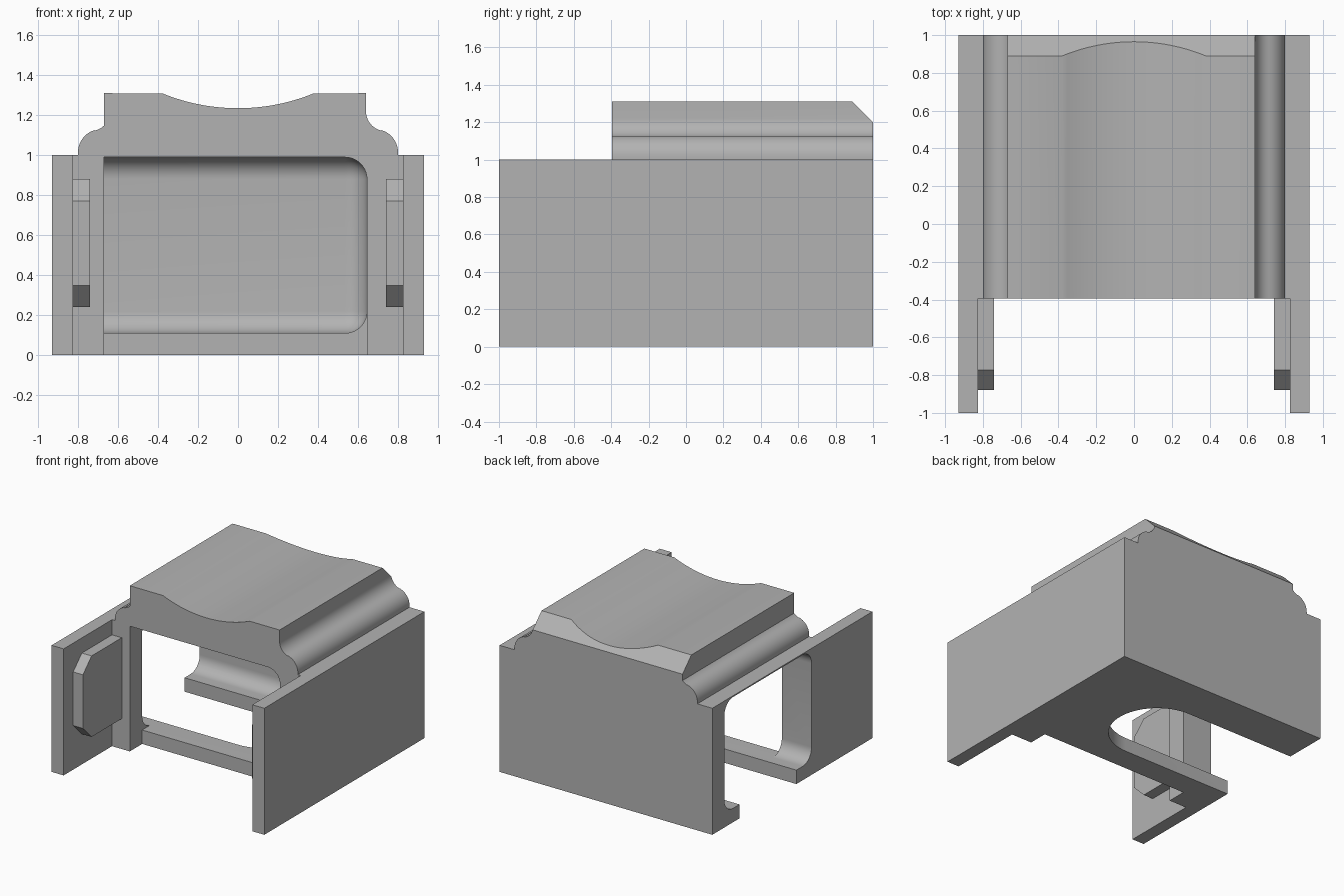
import bpy, bmesh
from math import sin, cos, radians
from mathutils import Vector

old = bpy.data.objects.get("Cube")
if old:
    bpy.data.objects.remove(old, do_unlink=True)

grey = bpy.data.materials.new("plain grey")
grey.use_nodes = True
COLOUR = (0.45, 0.45, 0.45, 1)
grey.diffuse_color = COLOUR
grey.node_tree.nodes["Principled BSDF"].inputs["Base Color"].default_value = COLOUR


def arc(cx, cy, r, start, end, n=10):
    angles = [radians(start + (end - start) * i / n) for i in range(n + 1)]
    return [(cx + r * cos(a), cy + r * sin(a)) for a in angles]


def finish(name, bm):
    bmesh.ops.recalc_face_normals(bm, faces=bm.faces)
    mesh = bpy.data.meshes.new(name)
    bm.to_mesh(mesh)
    bm.free()
    mesh.materials.append(grey)
    obj = bpy.data.objects.new(name, mesh)
    bpy.context.collection.objects.link(obj)
    return obj


def prism(points, axis, lo, hi):
    """Extrude a 2D outline along the given axis."""
    place = {"x": lambda p: (lo, p[0], p[1]),
             "y": lambda p: (p[0], lo, p[1]),
             "z": lambda p: (p[0], p[1], lo)}[axis]
    bm = bmesh.new()
    face = bm.faces.new([bm.verts.new(place(p)) for p in points])
    moved = bmesh.ops.extrude_face_region(bm, geom=[face])["geom"]
    step = Vector([(hi - lo) * (axis == k) for k in "xyz"])
    bmesh.ops.translate(bm, vec=step,
                        verts=[v for v in moved if isinstance(v, bmesh.types.BMVert)])
    return bm


def box(lo, hi):
    bm = bmesh.new()
    bmesh.ops.create_cube(bm, size=1)
    for v in bm.verts:
        v.co = [a + (b - a) * (c + 0.5) for a, b, c in zip(lo, hi, v.co)]
    return bm


LEFT, RIGHT = -0.67, 0.645      # front opening sides
FLOOR, CEIL = 0.11, 0.99        # cavity heights
FRONT, INNER = -0.395, -0.24    # front wall thickness
R = 0.11                        # fillet radius
W, PLATE = 0.93, 0.825          # outer and inner faces of the side plates

# Housing block with two side plates reaching forward
housing = finish("housing", prism(
    [(-W, -1), (-PLATE, -1), (-PLATE, FRONT), (PLATE, FRONT),
     (PLATE, -1), (W, -1), (W, 1), (-W, 1)], "z", 0, 1))

# Front opening, rounded on one side
opening = finish("opening_cutter", prism(
    [(LEFT, FLOOR)] + arc(RIGHT - R, FLOOR + R, R, -90, 0)
    + arc(RIGHT - R, CEIL - R, R, 0, 90) + [(LEFT, CEIL)], "y", -0.6, 0))

# Notch that carries the opening down through the base
notch = finish("notch_cutter", box((LEFT, -0.6, -0.2), (RIGHT, INNER, 0.4)))

# Filleted cavity, open on one side
bm = box((-1.3, INNER, FLOOR), (RIGHT, 0.85, CEIL))
bmesh.ops.bevel(bm, geom=bm.edges[:], offset=R, segments=10, profile=0.5,
                affect="EDGES", clamp_overlap=True)
cavity = finish("cavity_cutter", bm)

# Round-ended slot through the floor
slot = finish("slot_cutter", prism(
    [(-1.3, -0.05)] + arc(0.035, 0.305, 0.355, -90, 90, 32) + [(-1.3, 0.66)],
    "z", -0.2, 0.3))

cutters = [opening, notch, cavity, slot]
for cutter in cutters:
    cutter.hide_render = True
    mod = housing.modifiers.new(cutter.name, "BOOLEAN")
    mod.operation = "DIFFERENCE"
    mod.solver = "EXACT"
    mod.object = cutter

# Bake the cuts and drop the cutters
bpy.context.view_layer.update()
graph = bpy.context.evaluated_depsgraph_get()
cut_mesh = bpy.data.meshes.new_from_object(housing.evaluated_get(graph))
housing.modifiers.clear()
housing.data = cut_mesh
cut_mesh.materials.clear()
cut_mesh.materials.append(grey)
for poly in cut_mesh.polygons:
    poly.material_index = 0
for cutter in cutters:
    bpy.data.objects.remove(cutter, do_unlink=True)

# Moulded cap with a dished top
TOP = 1.31
profile = ([(0.8, 1)] + arc(0.685, 1.015, 0.115, 0, 75)
           + arc(0.74, 1.22, 0.1, 255, 180) + [(0.64, TOP)]
           + arc(0, 2.235, 1, 292.3, 247.7, 28) + [(LEFT, TOP)]
           + arc(-0.74, 1.22, 0.1, -45, -75, 5)
           + arc(-0.685, 1.015, 0.115, 105, 180) + [(-0.8, 1)])
bm = prism(profile, "y", FRONT, 1)
# Sloped rear edge of the cap
cut = bmesh.ops.bisect_plane(bm, geom=bm.verts[:] + bm.edges[:] + bm.faces[:],
                             plane_co=(0, 0.89, TOP), plane_no=(0, 1, 1),
                             clear_outer=True)
bmesh.ops.holes_fill(bm, edges=[e for e in bm.edges if e.is_boundary], sides=0)
cap = finish("cap", bm)

# Chamfered tabs inside the side plates
C = 0.108
tab = [(FRONT, 0.24), (-0.88 + C, 0.24), (-0.88, 0.24 + C),
       (-0.88, 0.88 - C), (-0.88 + C, 0.88), (FRONT, 0.88)]
tabs = [finish(side + "_tab", prism(tab, "x", s * 0.74, s * PLATE))
        for side, s in (("left", 1), ("right", -1))]

# Smooth the curves, keep the corners crisp
bpy.ops.object.select_all(action="DESELECT")
for obj in [housing, cap] + tabs:
    obj.select_set(True)
bpy.context.view_layer.objects.active = housing
bpy.ops.object.shade_smooth_by_angle(angle=radians(30))
